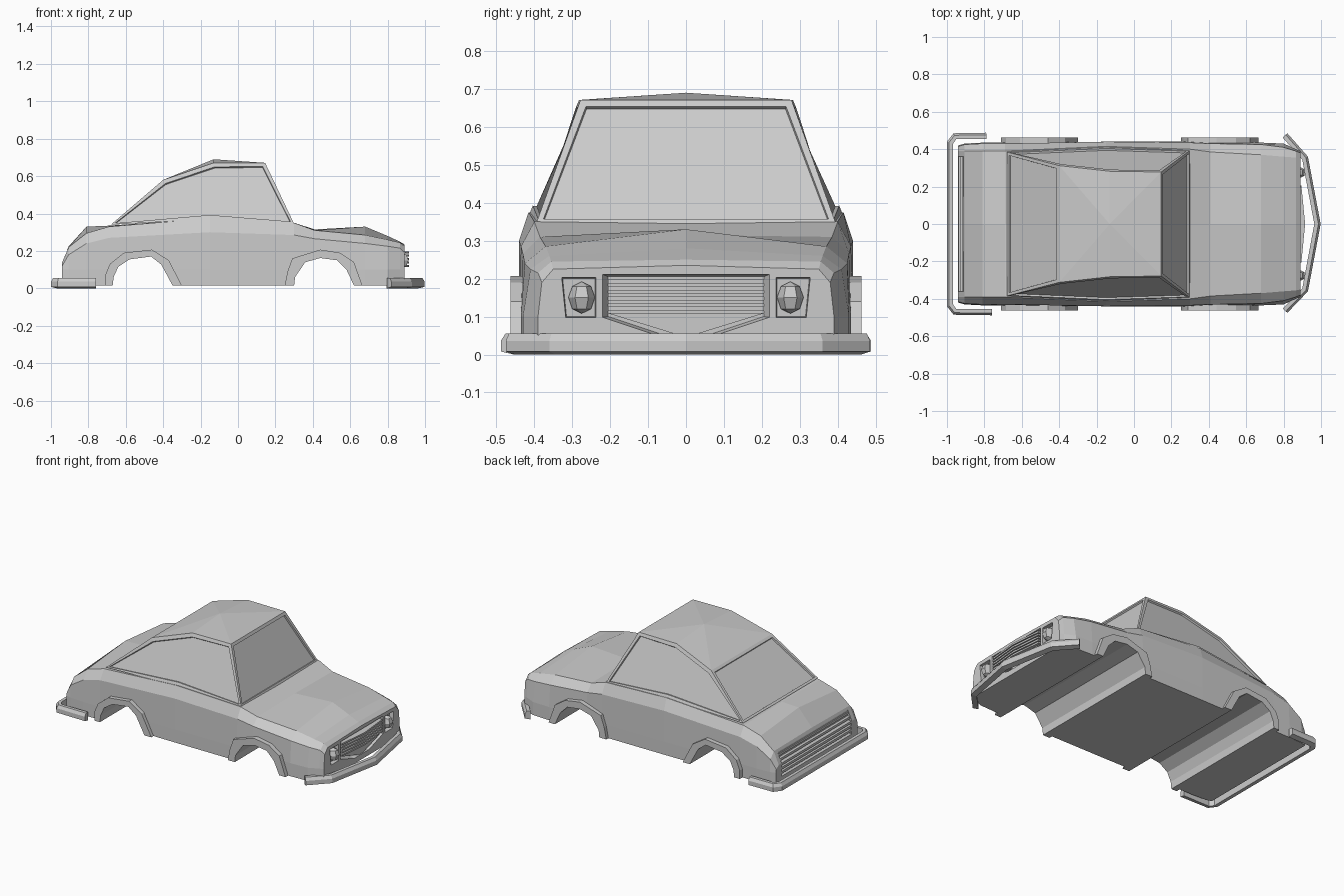
import bpy, bmesh
from mathutils import Vector

if "Cube" in bpy.data.objects:
    bpy.data.objects.remove(bpy.data.objects["Cube"])


def finish(name, bm):
    bmesh.ops.recalc_face_normals(bm, faces=bm.faces[:])
    me = bpy.data.meshes.new(name)
    bm.to_mesh(me)
    bm.free()
    ob = bpy.data.objects.new(name, me)
    bpy.context.collection.objects.link(ob)
    return ob


def loft(name, rings):
    """Closed solid through equal-length rings of points, capped at both ends."""
    bm = bmesh.new()
    rows = [[bm.verts.new(p) for p in r] for r in rings]
    n = len(rows[0])
    for a, b in zip(rows, rows[1:]):
        for i in range(n):
            j = (i + 1) % n
            bm.faces.new((a[i], a[j], b[j], b[i]))
    bm.faces.new(rows[0])
    bm.faces.new(rows[-1][::-1])
    return finish(name, bm)


def prism_x(name, pts, x0, x1, grow=1.0):
    """Outline in (y, z) extruded along x, optionally widening about its centre."""
    cy = sum(p[0] for p in pts) / len(pts)
    cz = sum(p[1] for p in pts) / len(pts)
    return loft(name, [[(x0, y, z) for y, z in pts],
                       [(x1, cy + (y - cy) * grow, cz + (z - cz) * grow) for y, z in pts]])


def prism_y(name, pts, y0, y1):
    return loft(name, [[(x, y, z) for x, z in pts] for y in (y0, y1)])


def box(name, x, y, z):
    return prism_x(name, [(y[0], z[0]), (y[1], z[0]), (y[1], z[1]), (y[0], z[1])], *x)


def cut(target, cutter):
    cutter.hide_render = True
    m = target.modifiers.new("cut", 'BOOLEAN')
    m.operation, m.solver, m.object = 'DIFFERENCE', 'EXACT', cutter
    bpy.context.view_layer.objects.active = target
    bpy.ops.object.modifier_apply(modifier=m.name)
    bpy.data.objects.remove(cutter)


def sweep(name, path, section):
    """Sweep an (inward offset, z) section along a flat path."""
    pts = [Vector(p) for p in path]
    rings = []
    for i, p in enumerate(pts):
        d = Vector((0, 0))
        if i > 0:
            d += (p - pts[i - 1]).normalized()
        if i < len(pts) - 1:
            d += (pts[i + 1] - p).normalized()
        d.normalize()
        n = Vector((-d.y, d.x))
        rings.append([(p.x + n.x * o, p.y + n.y * o, z) for o, z in section])
    return loft(name, rings)


# Body: cross-sections (x, centre z, edge y, edge z, shoulder y, shoulder z, sill y)
stations = [
    (-.94, .145, .39, .14, .415, .12, .42),
    (-.905, .225, .39, .22, .425, .18, .43),
    (-.81, .33, .39, .295, .43, .24, .435),
    (-.69, .335, .39, .33, .43, .27, .435),
    (-.15, .35, .415, .375, .44, .30, .44),
    (.30, .345, .40, .35, .435, .285, .44),
    (.41, .315, .385, .31, .43, .265, .435),
    (.68, .33, .37, .285, .425, .24, .435),
    (.80, .28, .36, .26, .41, .225, .43),
    (.865, .25, .355, .245, .39, .215, .40),
    (.89, .235, .35, .225, .38, .19, .39)]
rings = []
for x, zc, ye, ze, ys, zs, yb in stations:
    half = [(ye, ze), (ys, zs), (yb, .10), (yb, .015)]
    rings.append([(x, 0, zc)] + [(x, y, z) for y, z in half]
                 + [(x, -y, z) for y, z in reversed(half)])
body = loft("body", rings)

# Wheel arches: through-channels plus raised flares
arches = {
    "rear": ([(-.67, .015), (-.665, .06), (-.64, .115), (-.58, .155), (-.465, .17),
              (-.41, .127), (-.35, .015)],
             [(-.71, .015), (-.71, .07), (-.685, .13), (-.61, .19), (-.46, .207),
              (-.37, .15), (-.30, .015)]),
    "front": ([(.30, .015), (.305, .06), (.36, .14), (.44, .162), (.53, .15),
               (.58, .10), (.62, .015)],
              [(.25, .015), (.265, .09), (.29, .16), (.44, .207), (.545, .19),
               (.62, .14), (.665, .015)])}
for end, (inner, outer) in arches.items():
    low = [(inner[0][0], -.1)] + inner + [(inner[-1][0], -.1)]
    cut(body, prism_y("arch_cutter", low, -.6, .6))
    for side, s in (("left", 1), ("right", -1)):
        loft(f"{end}_{side}_wheel_flare",
             [[(a[0], s * .40, a[1]), (a[0], s * .462, a[1]),
               (b[0], s * .462, b[1]), (b[0], s * .40, b[1])]
              for a, b in zip(inner, outer)])

# Cabin: chamfered greenhouse with inset windows
bm = bmesh.new()
sidepts = [(-.68, .385, .34), (-.15, .413, .37), (.30, .395, .345),
           (.145, .278, .671), (-.13, .282, .671), (-.40, .312, .58)]
L = [bm.verts.new(p) for p in sidepts]
R = [bm.verts.new((x, -y, z)) for x, y, z in sidepts]
ridge = bm.verts.new((-.13, 0, .69))
glass = [bm.faces.new(L), bm.faces.new(R[::-1]),
         bm.faces.new((L[2], R[2], R[3], L[3])),
         bm.faces.new((R[0], L[0], L[5], R[5]))]
loop = [L[3], L[4], L[5], R[5], R[4], R[3]]
for a, b in zip(loop, loop[1:] + loop[:1]):
    bm.faces.new((b, a, ridge))
bm.faces.new((L[0], L[1], R[1], R[0]))
bm.faces.new((L[1], L[2], R[2], R[1]))
bmesh.ops.recalc_face_normals(bm, faces=bm.faces[:])
bmesh.ops.inset_individual(bm, faces=glass, thickness=.024, depth=0)
bmesh.ops.inset_individual(bm, faces=glass, thickness=.003, depth=-.01)
finish("cabin", bm)

# Grille: recess, slats and lower chin wedge
cut(body, prism_x("grille_cutter", [(-.205, .205), (.205, .205), (.205, .10), (.07, .055),
                                    (-.07, .055), (-.205, .10)], .855, .91, 1.12))
for i in range(5):
    z = .115 + i * .018
    loft(f"grille_slat_{i + 1}",
         [[(.85, y, z), (x, y, z), (x, y, z + .011), (.85, y, z + .011)]
          for y, x in ((-.205, .895), (0, .915), (.205, .895))])
prism_x("grille_chin", [(-.21, .11), (.21, .11), (0, .045)], .85, .885)

# Headlights in shallow sockets
for side, s in (("left", 1), ("right", -1)):
    rim = [(s * .24, .20), (s * .325, .20), (s * .315, .10), (s * .24, .10)]
    cut(body, prism_x("socket_cutter", rim, .865, .91, 1.1))
    bm = bmesh.new()
    bmesh.ops.create_uvsphere(bm, u_segments=6, v_segments=4, radius=1)
    for v in bm.verts:
        v.co = Vector((.875 + v.co.x * .042, s * .275 + v.co.y * .035, .15 + v.co.z * .042))
    finish(f"{side}_headlight", bm)

# Tail panel: wide recess with horizontal slats
cut(body, box("tail_cutter", (-1.0, -.91), (-.36, .36), (.055, .205)))
for i in range(5):
    z = .07 + i * .027
    back = -.938 + max(0, z - .13) * .45
    box(f"tail_slat_{i + 1}", (back, -.89), (-.365, .365), (z, z + .015))

# Bumpers: stepped bar swept along each end
bar = [(0, .008), (0, .036), (.012, .055), (.034, .055), (.034, .0)]
sweep("front_bumper", [(.82, -.475), (.93, -.36), (.998, 0), (.93, .36), (.82, .485)], bar)
sweep("rear_bumper", [(-.79, .488), (-.965, .485), (-1.0, .44), (-1.0, -.44),
                      (-.965, -.485), (-.76, -.488)], bar)
